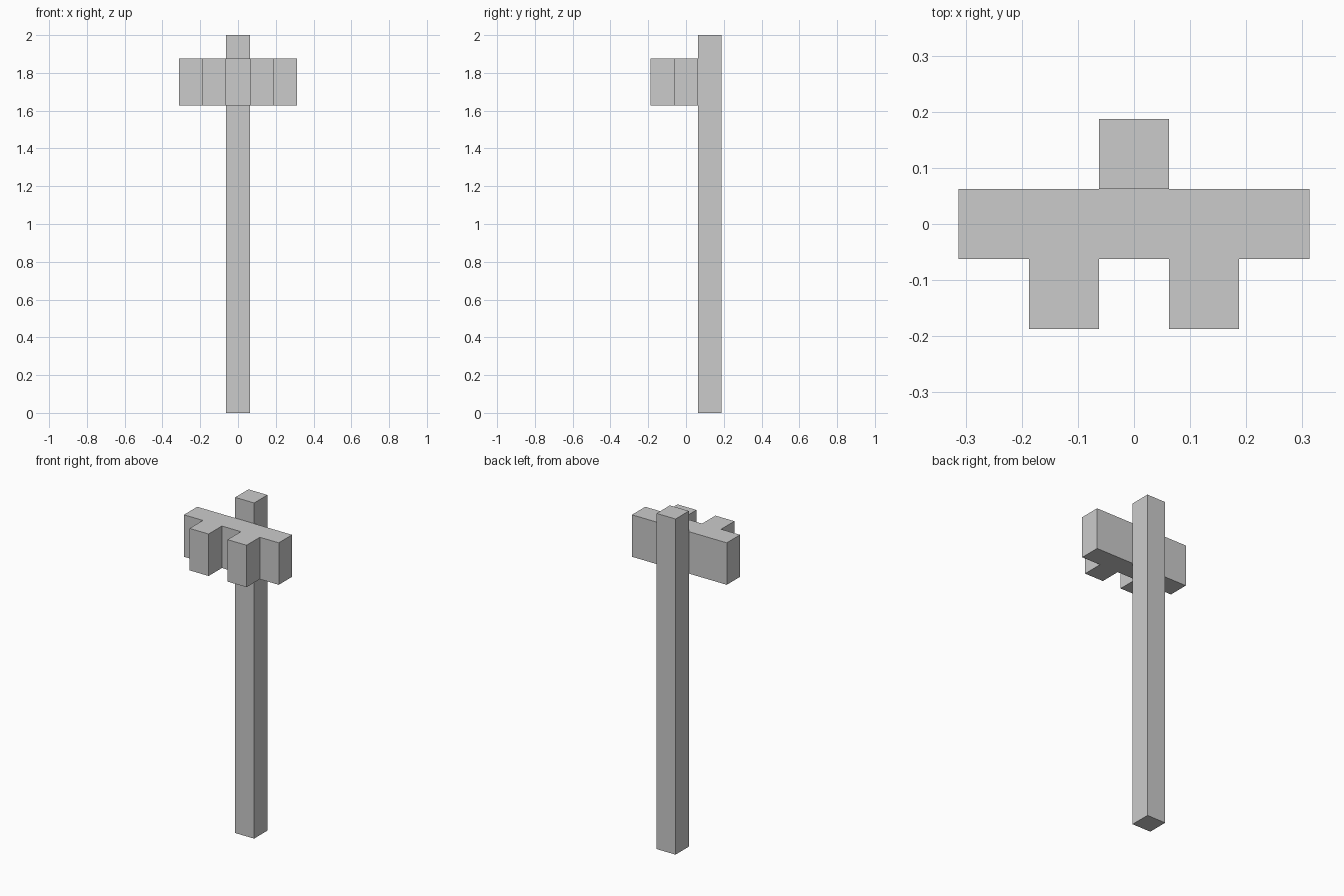
import bpy, bmesh

if "Cube" in bpy.data.objects:
    bpy.data.objects.remove(bpy.data.objects["Cube"])

U = 0.0625  # grid module: the post is two modules wide


def extrude_outline(name, outline, z0, z1):
    """Closed solid made by extruding an XY outline (in modules) from z0 to z1."""
    bm = bmesh.new()
    base = bm.faces.new([bm.verts.new((x * U, y * U, z0)) for x, y in outline])
    top = bmesh.ops.extrude_face_region(bm, geom=[base], use_keep_orig=True)
    verts = [v for v in top["geom"] if isinstance(v, bmesh.types.BMVert)]
    bmesh.ops.translate(bm, verts=verts, vec=(0, 0, z1 - z0))
    bmesh.ops.recalc_face_normals(bm, faces=bm.faces)
    mesh = bpy.data.meshes.new(name)
    bm.to_mesh(mesh)
    bm.free()
    obj = bpy.data.objects.new(name, mesh)
    bpy.context.collection.objects.link(obj)
    return obj


# Upright square post at the back
extrude_outline("post", [(-1, 1), (1, 1), (1, 3), (-1, 3)], 0, 2)

# Crossbar with two forward prongs: right half of the outline, then mirrored
half = [(1, -1), (1, -3), (3, -3), (3, -1), (5, -1), (5, 1)]
outline = half + [(-x, y) for x, y in reversed(half)]
extrude_outline("pronged_crossbar", outline, 1.627, 1.877)
